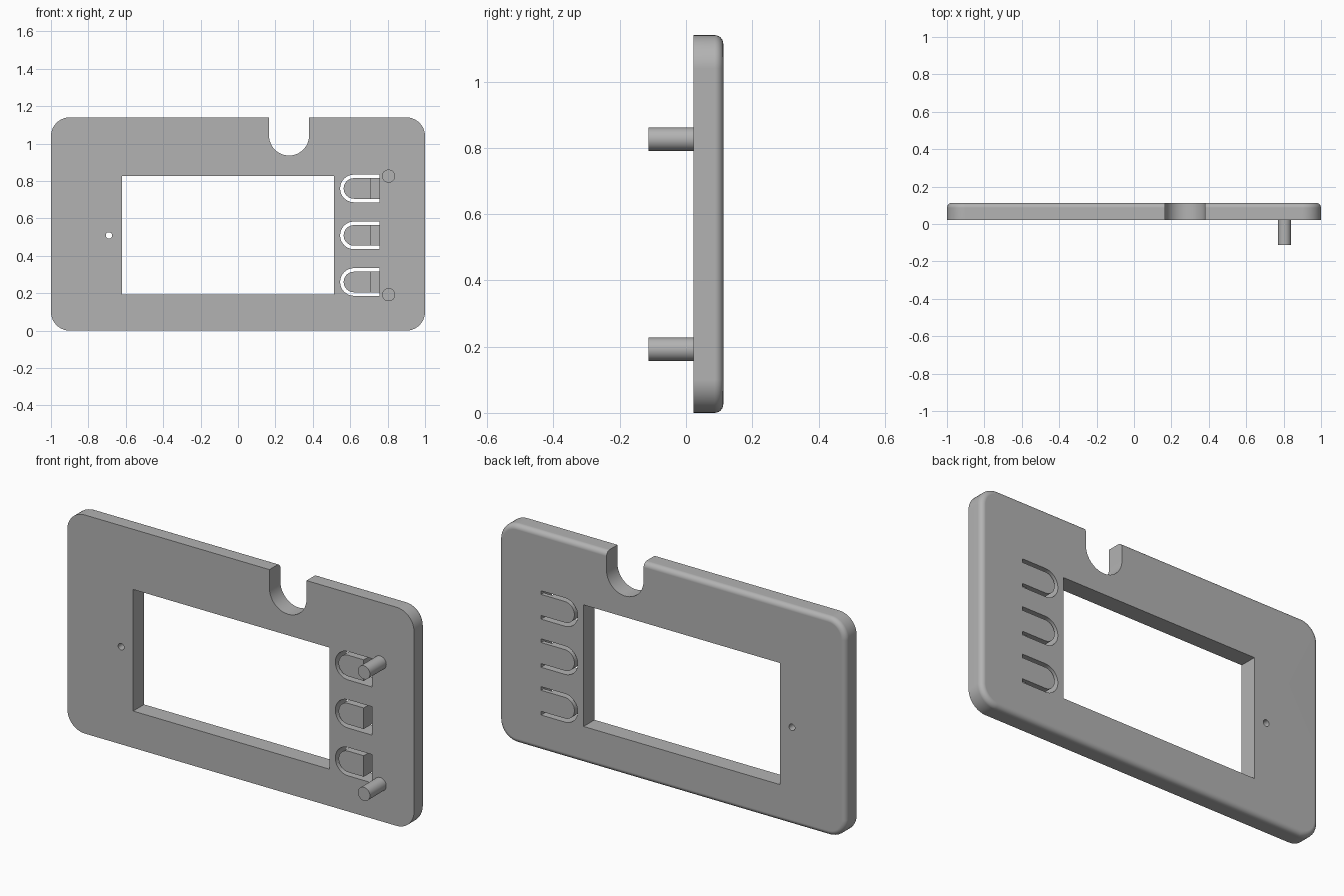
import bpy, bmesh, math

if "Cube" in bpy.data.objects:
    bpy.data.objects.remove(bpy.data.objects["Cube"])

FRONT, BACK, HEIGHT = 0.022, 0.1125, 1.14
grey = bpy.data.materials.new("plain grey")
grey.diffuse_color = (0.45, 0.45, 0.45, 1)
grey.use_nodes = True
grey.node_tree.nodes["Principled BSDF"].inputs["Base Color"].default_value = grey.diffuse_color


def arc(cx, cz, r, a0, a1, n):
    """Points on an arc in the XZ plane, angles in degrees."""
    angles = [math.radians(a0 + (a1 - a0) * i / n) for i in range(n + 1)]
    return [(cx + r * math.cos(a), cz + r * math.sin(a)) for a in angles]


def loft(name, rings):
    """Solid through a list of (y, outline) rings."""
    bm = bmesh.new()
    loops = [[bm.verts.new((x, y, z)) for x, z in pts] for y, pts in rings]
    n = len(loops[0])
    for a, b in zip(loops, loops[1:]):
        for i in range(n):
            bm.faces.new((a[i], a[(i + 1) % n], b[(i + 1) % n], b[i]))
    bm.faces.new(loops[0])
    bm.faces.new(loops[-1][::-1])
    bmesh.ops.recalc_face_normals(bm, faces=bm.faces)
    mesh = bpy.data.meshes.new(name)
    bm.to_mesh(mesh)
    bm.free()
    mesh.materials.append(grey)
    obj = bpy.data.objects.new(name, mesh)
    bpy.context.collection.objects.link(obj)
    return obj


def prism(name, pts, y0=-0.1, y1=0.3):
    return loft(name, [(y0, pts), (y1, pts)])


def box(x0, x1, z0, z1):
    return [(x0, z0), (x1, z0), (x1, z1), (x0, z1)]


def rounded_rect(inset, r=0.1):
    x, z0, z1 = 1 - r, r, HEIGHT - r
    pts = []
    for cx, cz, a in ((x, z0, -90), (x, z1, 0), (-x, z1, 90), (-x, z0, 180)):
        pts += arc(cx, cz, r - inset, a, a + 90, 10)
    return pts


def smooth(obj):
    bpy.ops.object.select_all(action='DESELECT')
    obj.select_set(True)
    bpy.context.view_layer.objects.active = obj
    bpy.ops.object.shade_smooth_by_angle(angle=math.radians(30))
    mod = obj.modifiers.new("even shading", 'WEIGHTED_NORMAL')
    mod.keep_sharp = True


# Face plate with a rounded back edge
fillet = 0.026
rings = [(FRONT, rounded_rect(0))]
for i in range(7):
    a = math.radians(15 * i)
    rings.append((BACK - fillet + fillet * math.sin(a),
                  rounded_rect(fillet * (1 - math.cos(a)))))
plate = loft("face_plate", rings)

# Screen window, cable notch and pinhole
cutters = [
    prism("window_cutter", box(-0.62, 0.512, 0.192, 0.826)),
    prism("notch_cutter", [(0.38, 1.3)] + arc(0.273, 1.043, 0.107, 0, -180, 24) + [(0.166, 1.3)]),
    prism("pinhole_cutter", arc(-0.69, 0.509, 0.017, 0, 345, 23)),
]

# Push buttons: U-shaped slot around a tongue, thinned at its hinge
for z in (0.26, 0.509, 0.76):
    outer = arc(0.62, z, 0.074, 90, 270, 20)
    inner = arc(0.62, z, 0.055, 270, 90, 20)
    cutters.append(prism("slot_cutter", [(0.757, z + 0.074)] + outer + [(0.757, z - 0.074), (0.757, z - 0.055)]
                         + inner + [(0.757, z + 0.055)]))
    cutters.append(prism("hinge_cutter", box(0.71, 0.757, z - 0.065, z + 0.065), -0.1, BACK - 0.022))

bpy.context.view_layer.objects.active = plate
for cutter in cutters:
    mod = plate.modifiers.new("cut", 'BOOLEAN')
    mod.operation, mod.solver, mod.object = 'DIFFERENCE', 'EXACT', cutter
    bpy.ops.object.modifier_apply(modifier=mod.name)
    bpy.data.objects.remove(cutter)
smooth(plate)

# Mounting pins on the front
for name, z in (("lower_pin", 0.192), ("upper_pin", 0.826)):
    smooth(prism(name, arc(0.805, z, 0.035, 0, 348.75, 31), -0.1125, FRONT + 0.01))
